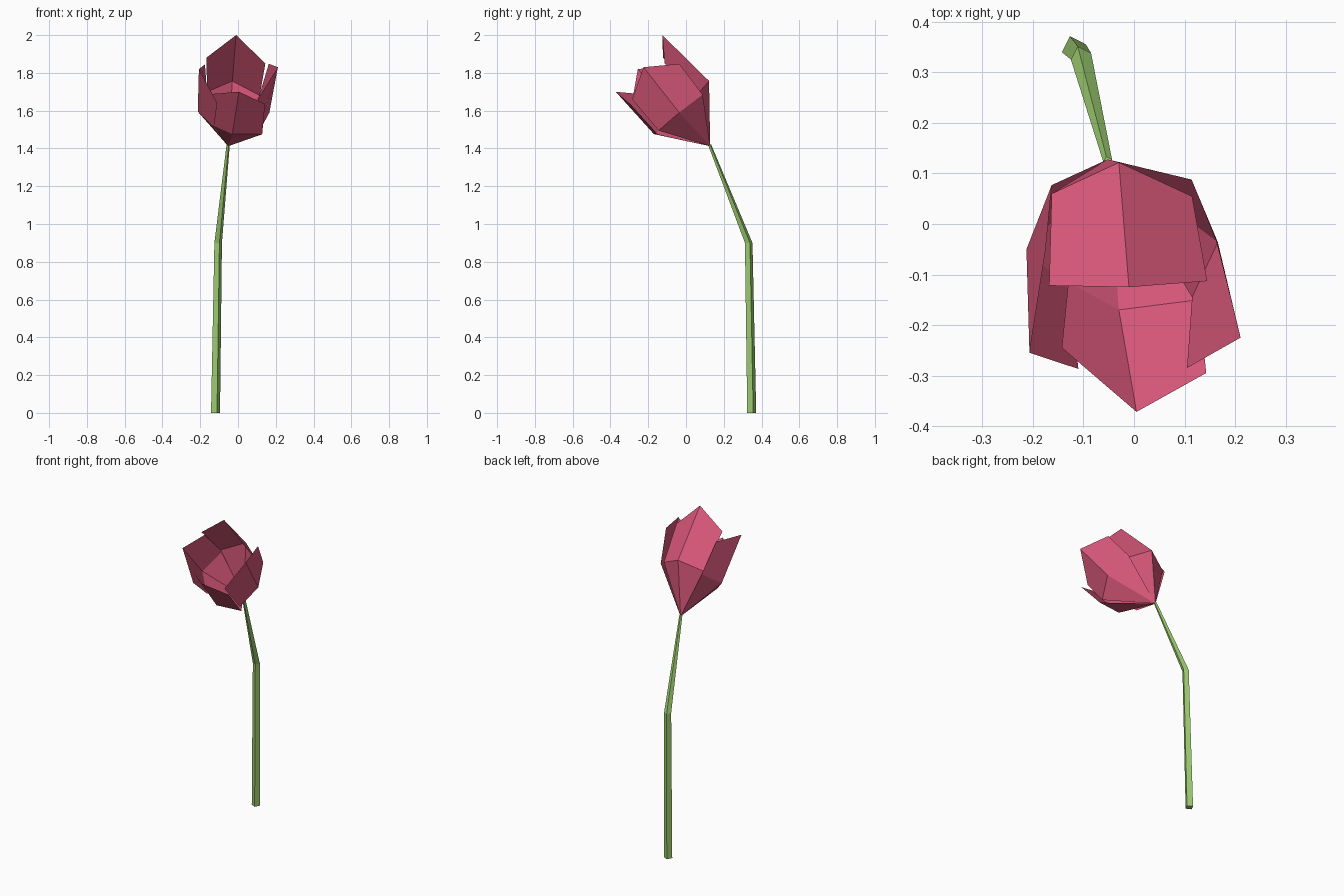
import bpy, math
from mathutils import Vector


def material(name, rgb):
    m = bpy.data.materials.new(name)
    m.diffuse_color = (*rgb, 1)
    return m


def build(name, verts, faces, mat):
    me = bpy.data.meshes.new(name)
    me.from_pydata([tuple(v) for v in verts], [], faces)
    me.materials.append(mat)
    ob = bpy.data.objects.new(name, me)
    bpy.context.collection.objects.link(ob)
    return ob


pink = material("petal pink", (0.71, 0.10, 0.20))
green = material("stem green", (0.35, 0.62, 0.17))

# stem: four-sided tapering tube through (centre, radius) rings
rings = [((-0.119, 0.348, 0.0), 0.025),
         ((-0.105, 0.332, 0.9), 0.021),
         ((-0.052, 0.125, 1.42), 0.009)]
verts, faces = [], []
for (x, y, z), r in rings:
    for k in range(4):
        a = math.radians(18 + 90 * k)
        verts.append((x + r * math.cos(a), y + r * math.sin(a), z))
for i in range(len(rings) - 1):
    for k in range(4):
        n = (k + 1) % 4
        faces.append((4 * i + k, 4 * i + n, 4 * i + 4 + n, 4 * i + 4 + k))
faces += [(3, 2, 1, 0), (8, 9, 10, 11)]
build("stem", verts, faces, green)

# petals: shared base point, a middle row and a top row of three points each
base = (-0.052, 0.128, 1.412)
petals = {
    "back_petal": [(0.115, 0.055, 1.68), (-0.03, 0.122, 1.757), (-0.163, 0.06, 1.70),
                   (0.145, -0.113, 1.85), (-0.01, -0.125, 2.0), (-0.168, -0.122, 1.88)],
    "front_petal": [(-0.13, -0.115, 1.52), (-0.03, -0.17, 1.476), (0.128, -0.15, 1.475),
                    (-0.143, -0.245, 1.688), (0.005, -0.372, 1.70), (0.143, -0.295, 1.635)],
    "right_petal": [(0.115, -0.145, 1.495), (0.166, -0.036, 1.59), (0.114, 0.088, 1.685),
                    (0.105, -0.285, 1.66), (0.211, -0.225, 1.83), (0.163, -0.035, 1.848)],
    "left_petal": [(-0.163, 0.077, 1.685), (-0.213, -0.05, 1.595), (-0.128, -0.13, 1.51),
                   (-0.175, -0.05, 1.845), (-0.207, -0.255, 1.82), (-0.11, -0.287, 1.64)],
}
for name, pts in petals.items():
    build(name, [base] + pts,
          [(0, 2, 1), (0, 3, 2), (1, 2, 5, 4), (2, 3, 6, 5)], pink)
    # outward-facing normals
    me = bpy.data.objects[name].data
    axis = Vector((-0.02, -0.08, 1.63))
    if sum((p.center - axis).dot(p.normal) for p in me.polygons) < 0:
        me.flip_normals()
